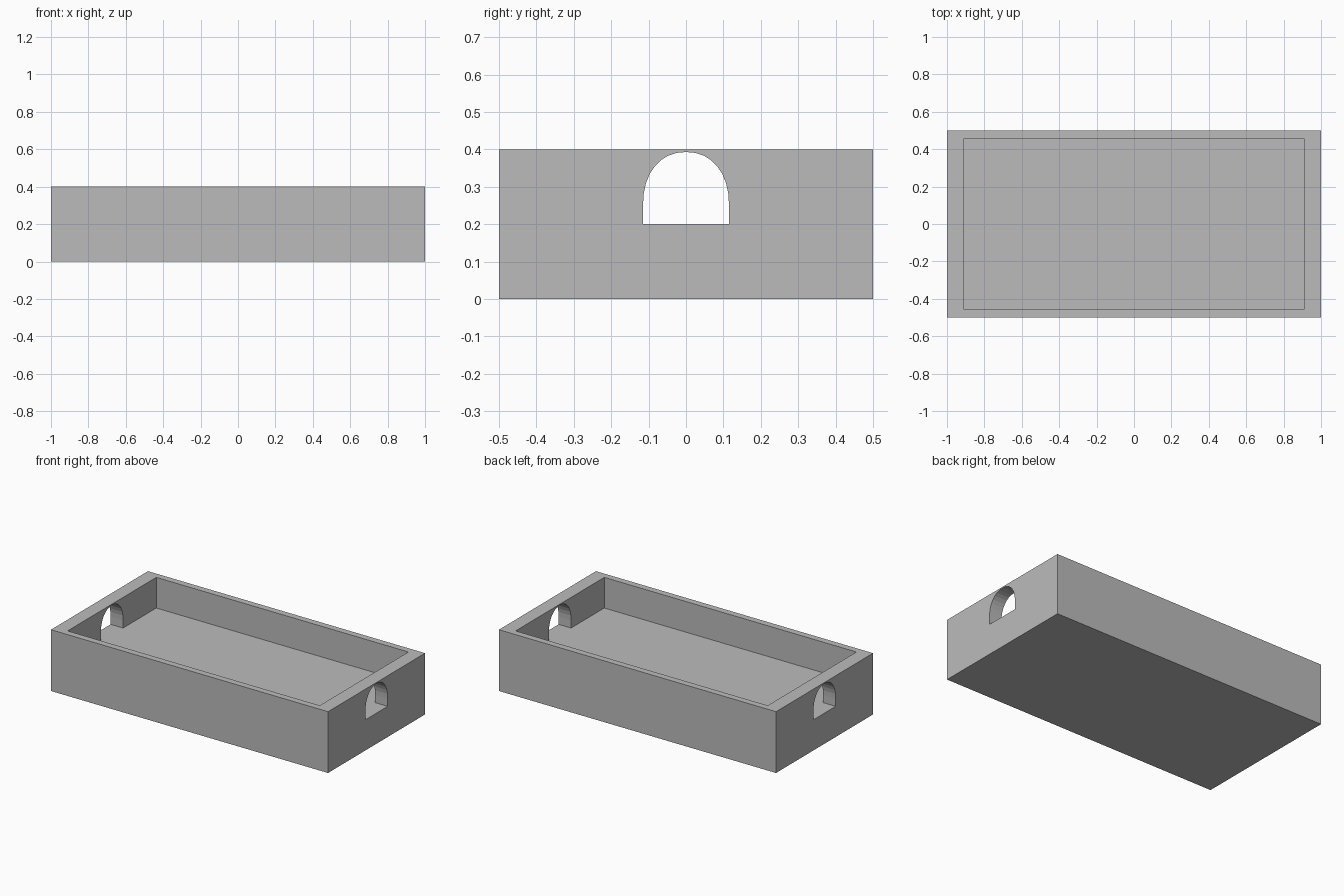
import bpy, bmesh, math

old = bpy.data.objects.get("Cube")
if old:
    bpy.data.objects.remove(old, do_unlink=True)

FLOOR, TOP = 0.2, 0.4

grey = bpy.data.materials.new("plain grey")
grey.use_nodes = True
grey.diffuse_color = (0.5, 0.5, 0.5, 1)
grey.node_tree.nodes["Principled BSDF"].inputs["Base Color"].default_value = (0.5, 0.5, 0.5, 1)


def prism(name, profile, half_length):
    """Extrude a (y, z) profile along x, centred on x = 0."""
    bm = bmesh.new()
    face = bm.faces.new([bm.verts.new((-half_length, y, z)) for y, z in profile])
    grown = bmesh.ops.extrude_face_region(bm, geom=[face])["geom"]
    verts = [v for v in grown if isinstance(v, bmesh.types.BMVert)]
    bmesh.ops.translate(bm, verts=verts, vec=(2 * half_length, 0, 0))
    bmesh.ops.recalc_face_normals(bm, faces=bm.faces)
    mesh = bpy.data.meshes.new(name)
    bm.to_mesh(mesh)
    bm.free()
    mesh.materials.append(grey)
    obj = bpy.data.objects.new(name, mesh)
    bpy.context.collection.objects.link(obj)
    return obj


def block(name, half_x, half_y, low, high):
    return prism(name, [(-half_y, low), (half_y, low), (half_y, high), (-half_y, high)], half_x)


def cut(target, cutter):
    """Subtract the cutter, then remove it."""
    cutter.hide_render = True
    mod = target.modifiers.new(cutter.name, "BOOLEAN")
    mod.operation, mod.solver, mod.object = "DIFFERENCE", "EXACT", cutter
    bpy.context.view_layer.objects.active = target
    bpy.ops.object.modifier_apply(modifier=mod.name)
    bpy.data.objects.remove(cutter, do_unlink=True)


# Arched handle outline: straight jambs under a slightly squared ellipse
HALF, SPRING, RISE, STEPS = 0.115, 0.25, 0.143, 16
arch = [(-HALF, FLOOR), (HALF, FLOOR)]
for i in range(STEPS + 1):
    a = math.pi * i / STEPS
    c, s = math.cos(a), max(math.sin(a), 0)
    arch.append((math.copysign(abs(c) ** 0.91, c) * HALF, SPRING + RISE * s ** 0.91))

# Tray body, hollowed from above, with a handle hole through both ends
tray = block("tray", 1.0, 0.5, 0.0, TOP)
cut(tray, block("pocket_cutter", 0.91, 0.457, FLOOR, TOP + 0.2))
cut(tray, prism("handle_cutter", arch, 1.2))
